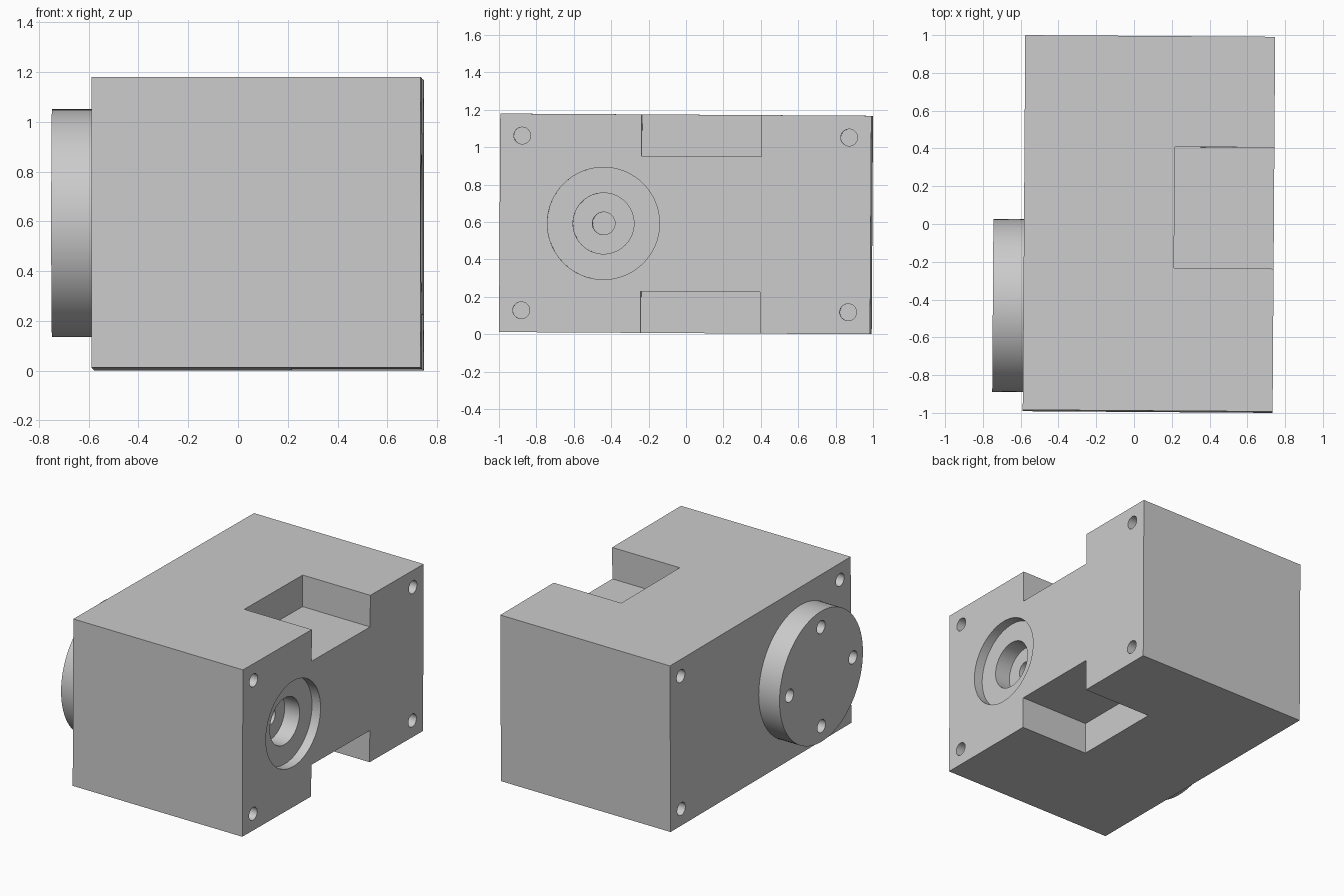
import bpy
from math import pi
from mathutils import Matrix, Vector

cube = bpy.data.objects.get("Cube")
if cube:
    bpy.data.objects.remove(cube, do_unlink=True)

grey = bpy.data.materials.new("Machined Grey")
grey.use_nodes = True
grey.diffuse_color = (0.6, 0.6, 0.6, 1)
grey.node_tree.nodes["Principled BSDF"].inputs["Base Color"].default_value = (0.6, 0.6, 0.6, 1)

# Main dimensions
L, D, H = 1.323, 1.984, 1.168
RIGHT, LEFT = L / 2, -L / 2
BORE_Y = -0.437
FLANGE = 0.162


def box(name, size, centre):
    bpy.ops.mesh.primitive_cube_add(size=1)
    ob = bpy.context.object
    ob.name = name
    ob.data.transform(Matrix.Translation(centre) @ Matrix.Diagonal((*size, 1)))
    return ob


def rod(name, radius, x0, x1, y, z, sides=64):
    """Cylinder lying along x from x0 to x1."""
    bpy.ops.mesh.primitive_cylinder_add(vertices=sides, radius=radius, depth=abs(x1 - x0))
    ob = bpy.context.object
    ob.name = name
    ob.data.transform(Matrix.Translation(((x0 + x1) / 2, y, z)) @ Matrix.Rotation(pi / 2, 4, 'Y'))
    return ob


def cut(target, cutter):
    mod = target.modifiers.new("cut", 'BOOLEAN')
    mod.operation = 'DIFFERENCE'
    mod.solver = 'EXACT'
    mod.object = cutter
    bpy.context.view_layer.objects.active = target
    bpy.ops.object.modifier_apply(modifier=mod.name)
    bpy.data.objects.remove(cutter, do_unlink=True)


# Block with a notch in the top and bottom edges
block = box("housing_block", (L, D, H), (0, 0, 0))
for side in (1, -1):
    cut(block, box("notch_cutter", (0.627, 0.642, 0.322),
                   (RIGHT - 0.527 + 0.3135, 0.085, side * (H / 2 - 0.221 + 0.161))))

# Stepped bore, widest step first
for radius, depth in ((0.3, 0.066), (0.163, 0.182), (0.0605, 0.5)):
    cut(block, rod("bore_cutter", radius, RIGHT + 0.05, RIGHT - depth, BORE_Y, 0))

# Blind corner holes in both side faces
for face, sign in ((RIGHT, 1), (LEFT, -1)):
    for y in (0.874, -0.874):
        for z in (0.467, -0.467):
            cut(block, rod("hole_cutter", 0.045, face + sign * 0.05, face - sign * 0.25, y, z, 32))

# Round flange with four bolt holes
flange = rod("round_flange", 0.458, LEFT, LEFT - FLANGE, BORE_Y, 0, 96)
for dy, dz in ((1, 0), (-1, 0), (0, 1), (0, -1)):
    cut(flange, rod("hole_cutter", 0.045, LEFT - FLANGE - 0.05, LEFT - 0.03,
                    BORE_Y + dy * 0.348, dz * 0.348, 32))

# Slight tilt of the whole piece, then shading and colour
pose = (Matrix.Translation((0.079, 0, 0.59)) @ Matrix.Rotation(-0.0068, 4, 'Z')
        @ Matrix.Rotation(-0.006, 4, 'X'))
for ob in (block, flange):
    ob.data.transform(pose)
    ob.data.materials.clear()
    ob.data.materials.append(grey)
    bpy.ops.object.select_all(action='DESELECT')
    ob.select_set(True)
    bpy.context.view_layer.objects.active = ob
    bpy.ops.object.shade_smooth_by_angle(angle=pi / 6)
